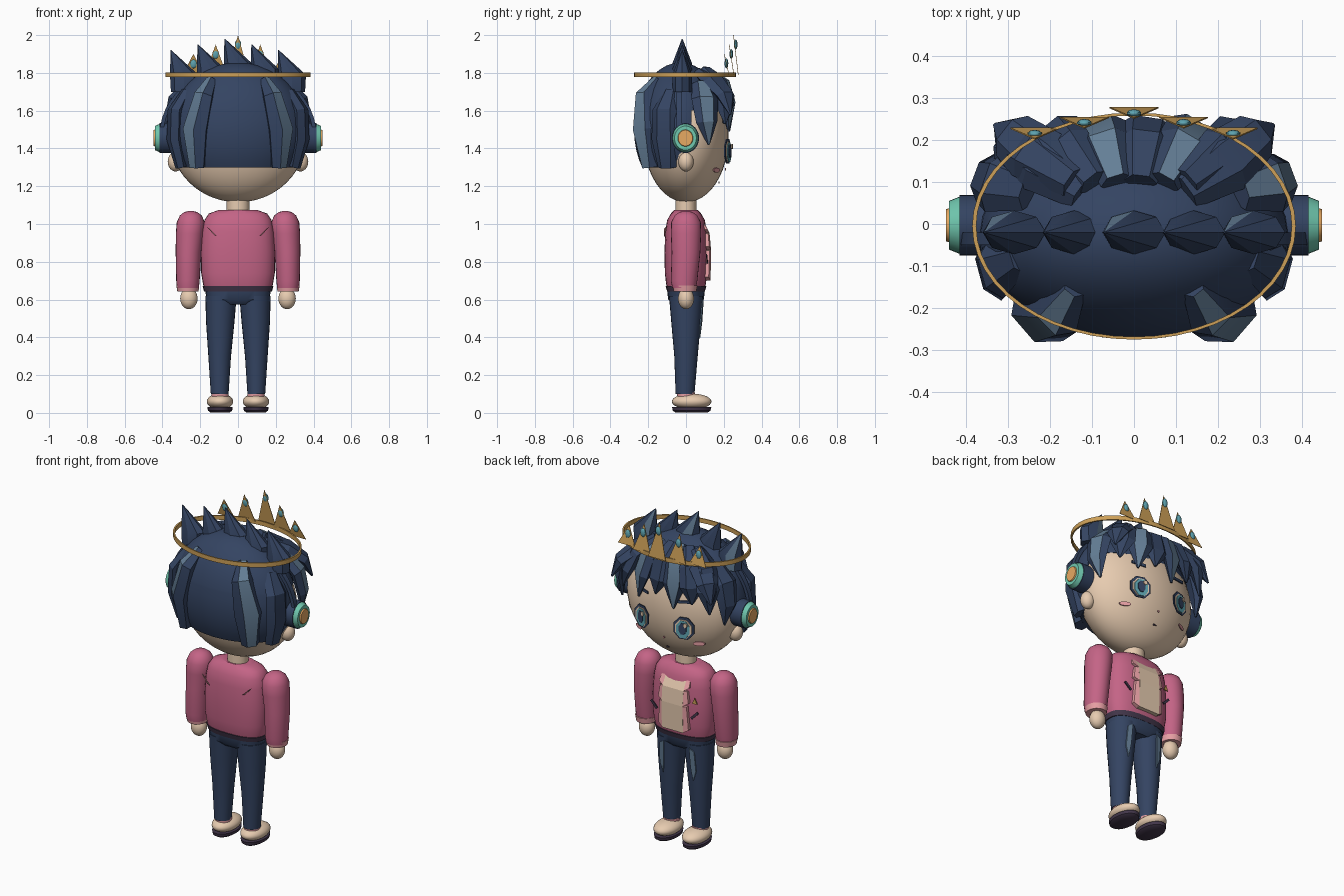
import bpy, bmesh, math
from mathutils import Vector, Matrix

if "Cube" in bpy.data.objects:
    bpy.data.objects.remove(bpy.data.objects["Cube"])

def mat(name, r, g, b):
    m = bpy.data.materials.new(name)
    lin = [((c / 255 + 0.055) / 1.055) ** 2.4 for c in (r, g, b)]
    m.diffuse_color = (*lin, 1)
    m.use_nodes = True
    m.node_tree.nodes["Principled BSDF"].inputs["Base Color"].default_value = m.diffuse_color
    return m

SKIN = mat("skin cream", 236, 208, 180)
NAVY = mat("navy", 52, 68, 98)
PINK = mat("rose", 196, 100, 134)
PALE = mat("pale pink", 232, 160, 165)
GOLD = mat("gold", 205, 160, 88)
ORANGE = mat("orange", 235, 172, 100)
TEAL = mat("teal", 112, 200, 175)
GEM = mat("gem blue", 95, 165, 178)
SLATE = mat("slate", 100, 126, 150)
PLUM = mat("dark plum", 66, 54, 74)

def finish(name, bm, mats, angle=40):
    bmesh.ops.recalc_face_normals(bm, faces=bm.faces)
    me = bpy.data.meshes.new(name)
    bm.to_mesh(me)
    bm.free()
    ob = bpy.data.objects.new(name, me)
    bpy.context.collection.objects.link(ob)
    for m in mats:
        me.materials.append(m)
    if angle:
        bpy.ops.object.select_all(action='DESELECT')
        ob.select_set(True)
        bpy.context.view_layer.objects.active = ob
        bpy.ops.object.shade_smooth_by_angle(angle=math.radians(angle))
    return ob

def ball(name, c, r, m, cuts=(), u=32, v=20):
    """Ellipsoid, optionally cut by planes (point, outward normal)."""
    bm = bmesh.new()
    bmesh.ops.create_uvsphere(bm, u_segments=u, v_segments=v, radius=1,
                              matrix=Matrix.Translation(c) @ Matrix.Diagonal((*r, 1)))
    for co, no in cuts:
        bmesh.ops.bisect_plane(bm, geom=bm.verts[:] + bm.edges[:] + bm.faces[:],
                               plane_co=co, plane_no=no, clear_outer=True)
        bmesh.ops.holes_fill(bm, edges=[e for e in bm.edges if e.is_boundary], sides=0)
    return finish(name, bm, [m])

def skin_rings(bm, rings, cap=True):
    vs = [[bm.verts.new(p) for p in r] for r in rings]
    n, grid = len(vs[0]), []
    for a, b in zip(vs, vs[1:]):
        grid.append([bm.faces.new((a[j], a[(j + 1) % n], b[(j + 1) % n], b[j])) for j in range(n)])
    if cap:
        bm.faces.new(vs[0])
        bm.faces.new(vs[-1])
    return grid

def loft(name, rows, m, n=24, power=1.0):
    """Upright body through rows of (z, cx, cy, rx, ry)."""
    def f(t):
        return math.copysign(abs(t) ** power, t)
    rings = [[(cx + rx * f(math.cos(2 * math.pi * j / n)), cy + ry * f(math.sin(2 * math.pi * j / n)), z)
              for j in range(n)] for z, cx, cy, rx, ry in rows]
    bm = bmesh.new()
    skin_rings(bm, rings)
    return finish(name, bm, [m])

def lock(name, path, sizes, streak=False):
    """Six-sided tapering hair lock; its outward facet may be a pale streak."""
    pts, rings = [Vector(p) for p in path], []
    for i, p in enumerate(pts):
        t = (pts[min(i + 1, len(pts) - 1)] - pts[max(i - 1, 0)]).normalized()
        out = p - Vector((0, -0.02, 1.5))
        out = (out - t * out.dot(t)).normalized()
        side, (w, d) = t.cross(out), sizes[i]
        rings.append([p + side * w * math.cos(j * math.pi / 3) + out * d * math.sin(j * math.pi / 3)
                      for j in range(6)])
    bm = bmesh.new()
    for row in skin_rings(bm, rings):
        row[1].material_index = int(streak)
    return finish(name, bm, [NAVY, SLATE], 25)

def plate(name, pts, m, d=(0, 0.006, 0)):
    """Thin flat piece: outline extruded by d."""
    bm = bmesh.new()
    skin_rings(bm, [pts, [Vector(p) + Vector(d) for p in pts]])
    return finish(name, bm, [m], 0)

def disc(name, x0, x1, c, r, m, r1=None):
    """Round piece lying along x."""
    bm = bmesh.new()
    rings = [[(x, c[0] + q * math.cos(k * math.pi / 16), c[1] + q * 1.1 * math.sin(k * math.pi / 16))
              for k in range(32)] for x, q in ((x0, r), (x1, r1 or r))]
    skin_rings(bm, rings)
    return finish(name, bm, [m])

def head_y(x, z, c=(0, 0, 1.46), r=(.36, .225, .345)):
    return r[1] * math.sqrt(max(0, 1 - (x / r[0]) ** 2 - ((z - c[2]) / r[2]) ** 2))

def face_patch(name, x, z, rx, rz, n, m, lift=0.0):
    """Flat polygon lying on the face, tilted with its curve."""
    def base(dx):
        return head_y(x, z) + lift + dx * (head_y(x + .02, z) - head_y(x - .02, z)) / .04
    pts = []
    for k in range(n):
        a = 2 * math.pi * (k + .5) / n
        dx, dz = rx * math.cos(a), rz * math.sin(a)
        pts.append((x + dx, base(dx) + .01, z + dz))
    return plate(name, pts, m)

# head, neck, hair shell
ball("head", (0, 0, 1.46), (.36, .225, .345), SKIN, u=40, v=24)
loft("neck", [(1.04, 0, 0, .06, .055), (1.15, 0, 0, .06, .055)], SKIN)
hc, hr = (0, -.03, 1.5), (.37, .245, .355)
ball("hair_crown", hc, hr, NAVY, [((0, 0, 1.6), (0, 0, -1))])
ball("hair_back", hc, hr, NAVY, [((0, 0, 1.6), (0, 0, 1)), ((0, 0, 1.3), (0, 0, -1)), ((0, .03, 0), (0, 1, 0))])

# row of top spikes leaning sideways
for i, tip in enumerate((1.92, 1.95, 1.98, 1.95, 1.92)):
    x = -.285 + .1425 * i
    bm = bmesh.new()
    rings = [[(cx + rx * math.cos(k * math.pi / 4), -.02 + ry * math.sin(k * math.pi / 4), z) for k in range(8)]
             for z, cx, rx, ry in ((1.70, x, .07, .05), (tip - .13, x, .075, .052), (tip, x - .07, .002, .002))]
    for row in skin_rings(bm, rings):
        row[2].material_index = int(i % 2 == 0)
    finish("top_spike", bm, [NAVY, SLATE], 30)

# fringe over the forehead
for i, x in enumerate((-.29, -.19, -.08, .03, .14, .25)):
    y, low = .225 - .35 * x * x, (1.50, 1.54, 1.49, 1.55, 1.50, 1.53)[i]
    lock("fringe_lock", [(x * .5, .10, 1.81), (x * .85, y - .03, 1.74), (x, y, 1.64), (x * 1.06 + .01, y + .005, low)],
         [(.04, .03), (.065, .04), (.07, .035), (.006, .006)], i in (2, 4))

for s in (-1, 1):
    # sweeping temple locks, side locks and back locks
    lock("wing_lock", [(s * .12, .08, 1.80), (s * .22, .15, 1.75), (s * .29, .21, 1.68), (s * .33, .235, 1.58)],
         [(.05, .03), (.08, .04), (.06, .035), (.006, .006)])
    lock("side_lock", [(s * .25, .08, 1.74), (s * .33, .10, 1.66), (s * .355, .11, 1.54), (s * .34, .12, 1.42)],
         [(.05, .03), (.075, .035), (.06, .03), (.006, .006)], s > 0)
    lock("back_lock", [(s * .14, -.15, 1.76), (s * .18, -.215, 1.68), (s * .225, -.215, 1.5), (s * .215, -.19, 1.3)],
         [(.03, .03), (.06, .05), (.085, .06), (.05, .04)], True)
    lock("nape_lock", [(s * .27, -.08, 1.70), (s * .33, -.11, 1.6), (s * .335, -.11, 1.45), (s * .30, -.10, 1.3)],
         [(.04, .03), (.07, .04), (.075, .04), (.05, .03)])
    # ears and headphones
    ball("ear", (s * .33, 0, 1.33), (.042, .04, .052), SKIN, u=20, v=12)
    disc("ear_cup", s * .34, s * .415, (-.003, 1.455), .072, NAVY)
    disc("ear_cup_ring", s * .41, s * .44, (-.003, 1.455), .07, TEAL, .058)
    disc("ear_cup_centre", s * .43, s * .447, (-.003, 1.455), .044, ORANGE, .038)
    # eyes in stacked layers, brow, cheek
    X = s * .14
    face_patch("eye_outline", X, 1.385, .062, .07, 8, NAVY, .006)
    face_patch("eye_white", X, 1.383, .05, .058, 8, SKIN, .010)
    face_patch("eye_iris", X, 1.38, .04, .055, 8, GEM, .014)
    face_patch("eye_pupil", X, 1.385, .022, .036, 8, NAVY, .018)
    face_patch("eye_glint", X - .018, 1.41, .012, .014, 6, SKIN, .022)
    plate("brow", [(X + dx, head_y(X + dx, 1.53) + .005, 1.53 + dz) for dx, dz in
                   ((-.04, -.004 * s), (.04, .004 * s), (.04, .016 + .004 * s), (-.04, .016 - .004 * s))], NAVY)
    face_patch("cheek", s * .2, 1.285, .03, .013, 10, PALE)

face_patch("nose", 0, 1.29, .006, .006, 6, PALE)
face_patch("mouth", 0, 1.22, .014, .006, 3, PLUM)

# headphone band arching under the hair
rings = []
for k in range(25):
    a = math.pi * k / 24
    rings.append([(q * math.cos(a), y, 1.47 + (q - .05) * math.sin(a))
                  for q, y in ((.395, -.05), (.415, -.05), (.415, -.02), (.395, -.02))])
bm = bmesh.new()
skin_rings(bm, rings)
finish("headband", bm, [NAVY])

# crown: hoop, points and gems
bm = bmesh.new()
prof = ((1.777, 1), (1.803, 1), (1.803, .975), (1.777, .975), (1.777, 1))
skin_rings(bm, [[(.385 * q * math.cos(k * math.pi / 24), -.005 + .27 * q * math.sin(k * math.pi / 24), z)
                 for k in range(48)] for z, q in prof], cap=False)
bmesh.ops.remove_doubles(bm, verts=bm.verts, dist=1e-5)
finish("crown_hoop", bm, [GOLD])
for i in range(-2, 3):
    x, y, tip = .118 * i, (.275, .252, .226)[abs(i)], 2 - .05 * abs(i)
    plate("crown_point", [(x - .058, y, 1.79), (x + .058, y, 1.79), (x, y - .025, tip)], GOLD, (0, .003, 0))
    ball("crown_gem", (x, y - .012, tip - .05), (.018, .01, .026), GEM, u=10, v=8)

# jacket
loft("jacket", [(.645, 0, 0, .175, .095), (.68, 0, 0, .185, .105), (.74, 0, 0, .195, .112), (.85, 0, 0, .197, .114),
                (.96, 0, 0, .19, .11), (1.02, 0, 0, .178, .10), (1.055, 0, 0, .155, .08), (1.075, 0, 0, .10, .06)],
     PINK, 32, .8)
loft("jacket_hem", [(.643, 0, 0, .18, .10), (.672, 0, 0, .187, .108)], PLUM, 32, .8)
# shirt panel with wavy lapels
rows = ((1.03, .085), (.95, .125), (.86, .133), (.70, .13))
for a, b in zip(rows, rows[1:]):
    plate("shirt_panel", [(-.07, a[1], a[0]), (.07, a[1], a[0]), (.07, b[1], b[0]), (-.07, b[1], b[0])],
          SKIN, (0, -.05, 0))
    for s in (-1, 1):
        plate("lapel", [(s * .068, a[1], a[0]), (s * .09, a[1] - .008, a[0]), (s * .10, b[1] - .01, b[0] + .02),
                        (s * .068, b[1], b[0])], PALE, (0, -.03, 0))
# small jacket decorations
plate("gold_badge", [(-.15, .104, .885), (-.12, .108, .885), (-.135, .106, .92)], GOLD)
for s in (-1, 1):
    plate("pocket_slash", [(s * .11, .11, .80), (s * .12, .11, .79), (s * .16, .106, .83), (s * .15, .106, .84)], PLUM)
    plate("back_slash", [(s * .11, -.111, .935), (s * .15, -.111, .975), (s * .165, -.10, .985), (s * .125, -.109, .94)],
          PALE, (0, -.006, 0))

# trousers seat
loft("trousers_seat", [(.575, 0, 0, .12, .07), (.60, 0, 0, .165, .095), (.655, 0, 0, .176, .10)], NAVY, 28, .8)

for s in (-1, 1):
    # arms
    loft("sleeve", [(.66, s * .265, -.01, .058, .062), (.70, s * .265, -.01, .062, .07), (.85, s * .262, 0, .068, .076),
                    (.95, s * .255, 0, .074, .08), (1.01, s * .25, 0, .074, .078), (1.045, s * .25, 0, .058, .06),
                    (1.063, s * .25, 0, .035, .036), (1.07, s * .25, 0, .008, .008)], PINK)
    loft("cuff", [(.642, s * .265, -.005, .056, .06), (.675, s * .266, -.005, .061, .066)], PALE)
    ball("hand", (s * .26, 0, .605), (.046, .042, .056), SKIN, u=24, v=14)
    # legs with worn streaks
    loft("trouser_leg", [(.10, s * .097, -.005, .047, .05), (.30, s * .097, 0, .06, .062),
                         (.48, s * .094, 0, .075, .078), (.62, s * .09, 0, .083, .09)], NAVY)
    plate("leg_streak", [(s * .085, .088, .60), (s * .115, .083, .58), (s * .12, .072, .46), (s * .10, .070, .40),
                         (s * .09, .080, .48)], SLATE)
    # shoes
    loft("ankle", [(.07, s * .095, 0, .045, .045), (.108, s * .095, 0, .045, .048)], PALE)
    ball("shoe", (s * .095, .03, .06), (.07, .105, .042), SKIN, u=28, v=14)
    loft("shoe_sole", [(.002, s * .095, .03, .05, .085), (.012, s * .095, .03, .064, .10), (.03, s * .095, .03, .067, .104)],
         PLUM)
